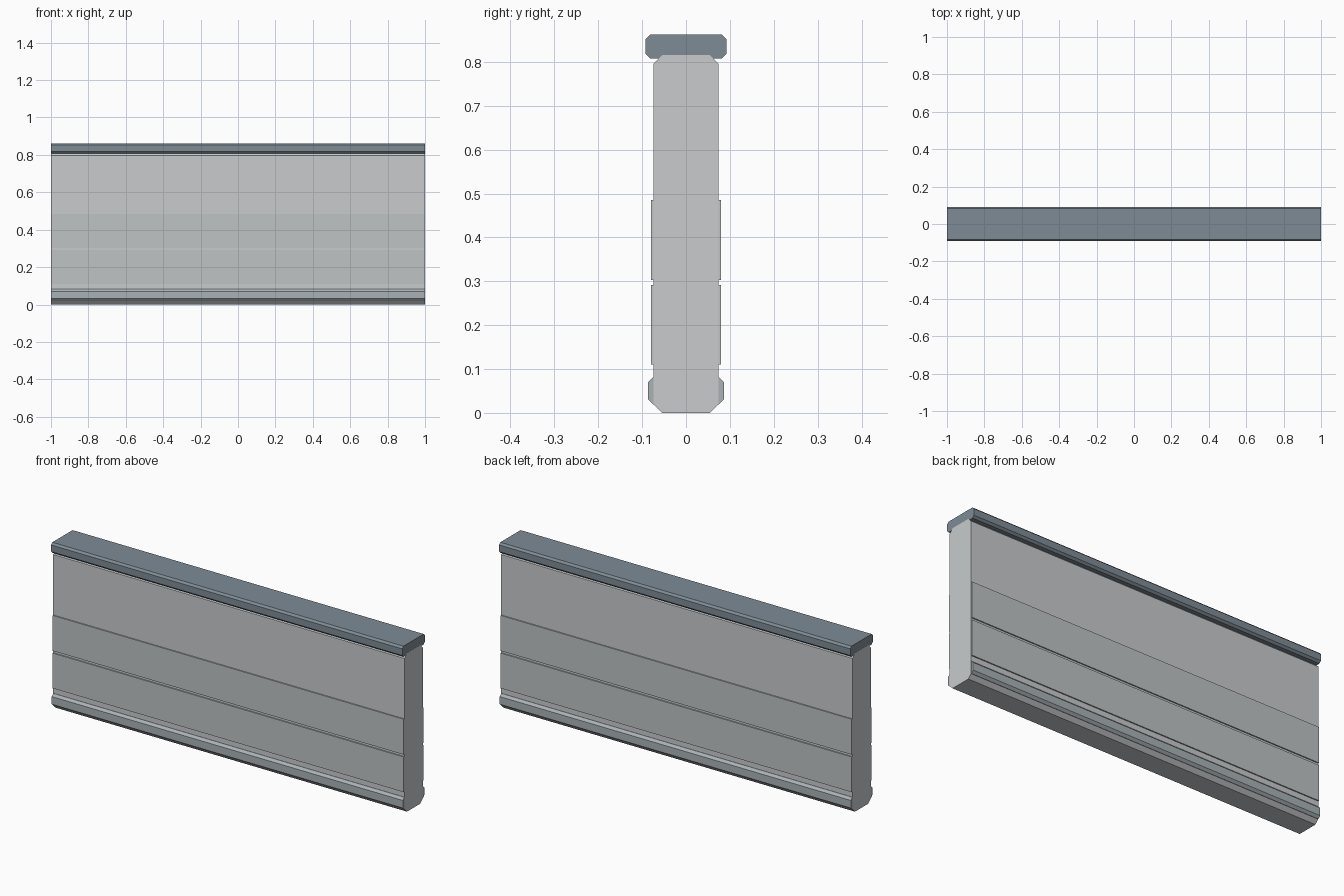
import bpy

if "Cube" in bpy.data.objects:
    bpy.data.objects.remove(bpy.data.objects["Cube"])


def material(name, rgb):
    m = bpy.data.materials.new(name)
    m.diffuse_color = (*rgb, 1)
    m.use_nodes = True
    m.node_tree.nodes["Principled BSDF"].inputs["Base Color"].default_value = m.diffuse_color
    return m


def bar(name, y0, y1, z0, z1, bevel, half, mat):
    """Extrude a corner-chamfered rectangle (y, z) along x."""
    b = bevel
    pts = [(y0 + b, z0), (y1 - b, z0), (y1, z0 + b), (y1, z1 - b),
           (y1 - b, z1), (y0 + b, z1), (y0, z1 - b), (y0, z0 + b)]
    if b == 0:
        pts = [(y0, z0), (y1, z0), (y1, z1), (y0, z1)]
    n = len(pts)
    verts = [(x, y, z) for x in (-half, half) for y, z in pts]
    faces = [tuple(reversed(range(n))), tuple(range(n, 2 * n))]
    faces += [(i, (i + 1) % n, (i + 1) % n + n, i + n) for i in range(n)]
    mesh = bpy.data.meshes.new(name)
    mesh.from_pydata(verts, [], faces)
    mesh.materials.append(mat)
    obj = bpy.data.objects.new(name, mesh)
    bpy.context.collection.objects.link(obj)
    return obj


concrete = material("concrete", (0.58, 0.60, 0.61))
panel_grey = material("panel_grey", (0.52, 0.55, 0.56))
trim_grey = material("trim_grey", (0.40, 0.45, 0.47))
slate = material("slate", (0.21, 0.26, 0.30))

# Main wall slab and the coping on top
bar("wall_body", -0.074, 0.074, 0.0, 0.816, 0.02, 1.0, concrete)
bar("top_cap", -0.092, 0.092, 0.808, 0.862, 0.01, 0.9995, slate)

# Raised panels and base trim on both faces
for side, s in (("front", -1), ("back", 1)):
    def strip(name, inner, outer, z0, z1, bevel, mat):
        y0, y1 = sorted((s * inner, s * outer))
        bar(f"{side}_{name}", y0, y1, z0, z1, bevel, 0.9995, mat)

    strip("lower_panel", 0.068, 0.080, 0.110, 0.291, 0, panel_grey)
    strip("upper_panel", 0.068, 0.080, 0.303, 0.485, 0, panel_grey)
    strip("base_trim", 0.057, 0.087, 0.019, 0.082, 0.012, trim_grey)
